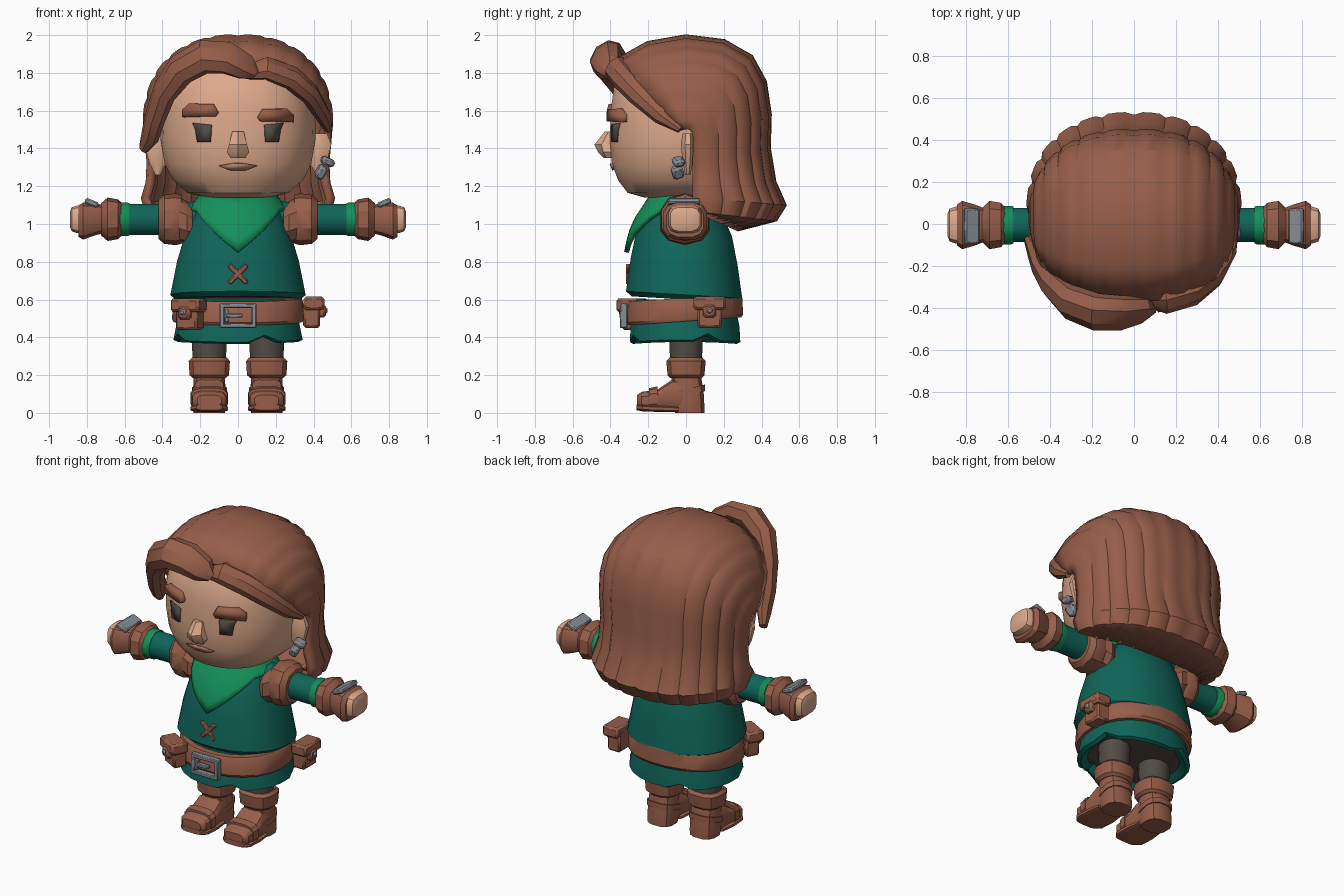
import bpy, bmesh
from math import sin, cos, pi, copysign
from mathutils import Vector, Matrix, Euler

if "Cube" in bpy.data.objects:
    bpy.data.objects.remove(bpy.data.objects["Cube"], do_unlink=True)


def material(name, *rgb):
    m = bpy.data.materials.new(name)
    m.use_nodes = True
    m.diffuse_color = (*rgb, 1)
    m.node_tree.nodes["Principled BSDF"].inputs["Base Color"].default_value = (*rgb, 1)
    return m


BROWN = material("chestnut brown", .31, .112, .068)
SKIN = material("skin", .73, .40, .26)
LIP = material("lip", .48, .23, .15)
TEAL = material("dark green", .005, .13, .10)
GREEN = material("bright green", .007, .28, .10)
STEEL = material("steel", .24, .27, .30)
DARK = material("dark grey", .085, .072, .06)
parts = []


def finish(name, bm, mat, mirror=False, solid=0, bevel=0):
    bmesh.ops.recalc_face_normals(bm, faces=bm.faces)
    me = bpy.data.meshes.new(name)
    bm.to_mesh(me)
    bm.free()
    me.materials.append(mat)
    ob = bpy.data.objects.new(name, me)
    bpy.context.collection.objects.link(ob)
    if solid:
        m = ob.modifiers.new("Thickness", 'SOLIDIFY')
        m.thickness, m.offset = solid, 0
    if bevel:
        ob.modifiers.new("Bevel", 'BEVEL').width = bevel
    if mirror:
        ob.modifiers.new("Mirror", 'MIRROR')
    parts.append(ob)
    return ob


def grid(rows, closed=False, caps=False):
    bm = bmesh.new()
    vs = [[bm.verts.new(p) for p in row] for row in rows]
    n = len(rows[0])
    for a, b in zip(vs, vs[1:]):
        for j in range(n if closed else n - 1):
            k = (j + 1) % n
            bm.faces.new((a[j], a[k], b[k], b[j]))
    if caps:
        bm.faces.new(vs[0])
        bm.faces.new(vs[-1])
    return bm


def spow(v, e):
    return copysign(abs(v) ** e, v)


def loft(name, mat, rings, n=16, e=1, axis='Z', at=(0, 0), bend=None, **kw):
    # rings: (position on axis, half width, half height, optional centre shift)
    rows = []
    for t, a, b, *c in rings:
        row = []
        for j in range(n):
            f = 2 * pi * (j + .5) / n
            u = at[0] + a * spow(cos(f), e)
            v = at[1] + b * spow(sin(f), e) + (c[0] if c else 0)
            p = Vector({'Z': (u, v, t), 'X': (t, u, v), 'Y': (u, t, v)}[axis])
            row.append(bend(p, j) if bend else p)
        rows.append(row)
    return finish(name, grid(rows, True, True), mat, **kw)


def box(name, mat, at, size, rot=(0, 0, 0), **kw):
    bm = bmesh.new()
    bmesh.ops.create_cube(bm, size=1, matrix=Matrix.LocRotScale(Vector(at), Euler(rot), Vector(size)))
    return finish(name, bm, mat, **kw)


def profile(rings, z):
    for a, b in zip(rings, rings[1:]):
        if a[0] <= z <= b[0]:
            k = (z - a[0]) / (b[0] - a[0])
            return [p + (q - p) * k for p, q in zip(a[1:3], b[1:3])]
    return rings[-1][1:3]


# Head and face
HEAD = [(1.14, .17, .22), (1.165, .27, .31), (1.23, .345, .36), (1.32, .39, .395), (1.45, .412, .405),
        (1.6, .41, .40), (1.75, .38, .38), (1.88, .27, .28), (1.93, .14, .14)]
loft("head", SKIN, HEAD, n=32, e=.88)


def face_plate(name, mat, pts, thick, mirror=False):
    bm = bmesh.new()
    vs = []
    for x, z in pts:
        rx, ry = profile(HEAD, z)
        vs.append(bm.verts.new((x, -ry * (1 - abs(x / rx) ** (2 / .88)) ** .44 - .006, z)))
    bm.faces.new(vs)
    finish(name, bm, mat, solid=thick, mirror=mirror)


face_plate("eyes", DARK, [(.145, 1.435), (.215, 1.435), (.225, 1.5), (.24, 1.535), (.14, 1.525)], .01, True)
for s, side in ((-1, "right"), (1, "left")):
    d = 1.592 - s * .013
    face_plate(side + "_eyebrow", BROWN, [(s * x, d + z) for x, z in (
        (.285, -.04), (.285, 0), (.25, .032), (.13, .03), (.105, -.015), (.12, -.035))], .05)
face_plate("mouth", LIP, [(-.1, 1.308), (-.04, 1.285), (.04, 1.285), (.1, 1.308), (.03, 1.32), (-.03, 1.32)], .009)
loft("nose", SKIN, [(1.35, .045, .025, 0), (1.38, .068, .055, 0), (1.42, .055, .075, 0), (1.49, .035, .04, .02)],
     n=6, at=(0, -.41))
loft("ears", SKIN, [(1.26, .015, .015), (1.33, .05, .03), (1.42, .075, .04), (1.48, .05, .03)],
     n=8, at=(.425, .01), mirror=True)
box("earring_drop", STEEL, (.44, -.045, 1.275), (.05, .06, .07), (.4, .5, .3), bevel=.012)
box("earring_stud", STEEL, (.475, -.04, 1.33), (.07, .06, .04), (.2, .4, .3), bevel=.012)

# Hair shell: each row has crown point (y, z), side point (y, z) and half width
HAIR = [(-.36, 1.86, -.02, 1.5, .47), (-.2, 1.95, 0, 1.505, .48), (0, 1.985, .01, 1.505, .485),
        (.2, 1.96, .02, 1.5, .485), (.34, 1.88, .03, 1.49, .485), (.41, 1.75, .04, 1.46, .48),
        (.435, 1.58, .04, 1.41, .475), (.43, 1.4, .04, 1.32, .465), (.46, 1.22, .04, 1.22, .47),
        (.515, 1.1, .04, 1.14, .495), (.47, 1.03, .05, 1.08, .48), (.27, .98, .06, 1.08, .4)]
rows = []
for i, (py, pz, cy, cz, w) in enumerate(HAIR):
    row = []
    for j in range(49):
        b = (j / 48 - .5) * pi
        g = 1 - (.012 + .0018 * i) * (j % 4 == 0)
        k = g * max(cos(b), 0) ** .82
        row.append((w * g * spow(sin(b), .88), cy + (py - cy) * k, cz + (pz - cz) * k))
    rows.append(row)
finish("hair", grid(rows), BROWN, solid=.04)


# Fringe locks swept along a path with half width and half depth
def lock(name, path):
    pts = [Vector(p[:3]) for p in path]
    rows = []
    for i, p in enumerate(pts):
        tan = (pts[min(i + 1, len(pts) - 1)] - pts[max(i - 1, 0)]).normalized()
        out = p - Vector((0, 0, 1.5))
        out = (out - tan * out.dot(tan)).normalized()
        wide = tan.cross(out)
        w, d = path[i][3:]
        rows.append([p + wide * w * cos(f) + out * d * sin(f) for f in [pi * j / 4 for j in range(8)]])
    finish(name, grid(rows, True, True), BROWN)


lock("right_fringe", [(.09, -.4, 1.79, .03, .03), (.04, -.41, 1.83, .08, .055), (-.06, -.425, 1.88, .1, .07),
                      (-.18, -.42, 1.885, .1, .08), (-.3, -.375, 1.82, .095, .075), (-.39, -.29, 1.7, .085, .06),
                      (-.44, -.21, 1.56, .075, .05), (-.465, -.14, 1.47, .07, .045), (-.5, -.08, 1.4, .035, .025)])
lock("left_fringe", [(.05, -.36, 1.8, .04, .03), (.15, -.37, 1.825, .07, .05), (.28, -.33, 1.775, .07, .055),
                     (.38, -.25, 1.69, .065, .05), (.45, -.13, 1.575, .05, .04), (.48, -.03, 1.5, .02, .02)])

# Tunic, skirt and scarf
TUNIC = [(.60, .33, .28), (.625, .36, .31), (.8, .325, .285), (.95, .28, .255), (1.05, .24, .21), (1.14, .17, .14)]
loft("tunic", TEAL, TUNIC, n=24, e=.92, at=(0, -.01), bend=lambda p, j: p - Vector((0, 0, p.y * .06)))


def hem(p, j):
    lift = .035 * (j % 6 == 1) + .1 * p.x ** 2 if p.z < .45 else 0
    return p + Vector((0, 0, lift))


skirt = loft("skirt", TEAL, [(.4, .28, .24), (.365, .32, .275), (.375, .345, .295), (.46, .33, .29), (.6, .3, .26)],
             n=24, e=.92, at=(0, -.005), bend=hem)
skirt.data.materials.append(DARK)
for f in skirt.data.polygons:
    if f.normal.z < -.5 and len(f.vertices) > 4:
        f.material_index = 1

rows = []
for k in range(6):
    row = []
    for j in range(32):
        f = 2 * pi * j / 32
        low = 1.07 - (.22 * max(0, 1 - abs(sin(f)) / .85) if cos(f) > 0 else 0)
        z = 1.15 + (low - 1.15) * k / 5
        rx, ry = profile(TUNIC, z)
        row.append((sin(f) * (rx + .03), -.01 - cos(f) * (ry + .03), z))
    rows.append(row)
finish("scarf", grid(rows, True), GREEN, solid=.025)
for s in (-1, 1):
    box("cross_stitch", BROWN, (0, -.305, .735), (.135, .025, .026), (.12, s * .8, 0), bevel=.006)

# Belt, buckle and pouches
loft("belt", BROWN, [(.485, .345, .30), (.5, .352, .31), (.595, .345, .305), (.61, .335, .295)], n=24, e=.92,
     at=(0, -.005), bend=lambda p, j: p + Vector((0, 0, p.y * .07)))
for s in (-1, 1):
    box("buckle_side", STEEL, (s * .085, -.33, .515), (.026, .04, .13), bevel=.005)
    box("buckle_bar", STEEL, (0, -.33, .515 + s * .053), (.18, .04, .024), bevel=.005)
box("buckle_post", STEEL, (-.06, -.33, .515), (.022, .03, .07), bevel=.004)
box("buckle_prong", STEEL, (-.02, -.335, .515), (.09, .03, .02), bevel=.004)
for name, at, turn in (("left_pouch", (.39, .125, .53), pi / 2), ("right_pouch", (-.255, -.275, .52), -.5)):
    spin = Matrix.Rotation(turn, 3, 'Z')
    for piece, mat, shift, size in (("_body", BROWN, (0, 0, -.01), (.13, .09, .14)),
                                    ("_flap", BROWN, (0, -.012, .05), (.17, .11, .07)),
                                    ("_tab", BROWN, (0, -.05, .01), (.07, .05, .07)),
                                    ("_stud", STEEL, (0, -.075, .012), (.03, .02, .03))):
        box(name + piece, mat, Vector(at) + spin @ Vector(shift), size, (0, 0, turn), bevel=.012 if mat == BROWN else .007)

# Arms
ARM = dict(axis='X', at=(-.005, 1.025), mirror=True)
loft("sleeves", TEAL, [(.2, .1, .1), (.4, .082, .085), (.6, .085, .085)], n=12, **ARM)
loft("sleeve_trims", GREEN, [(.575, .09, .088), (.585, .095, .092), (.63, .095, .092)], n=12, **ARM)
loft("shoulder_bands", BROWN, [(.30, .12, .13), (.33, .135, .137), (.39, .13, .13), (.42, .105, .105)],
     n=10, e=.85, **ARM)
loft("armhole_trims", BROWN, [(.24, .12, .10, -.03), (.27, .135, .115, -.02), (.32, .125, .12)], n=10, e=.85, **ARM)
loft("glove_cuffs", BROWN, [(.615, .085, .085), (.635, .11, .105), (.69, .12, .115), (.725, .085, .085)],
     n=10, e=.8, **ARM)
loft("gloves", BROWN, [(.71, .08, .075), (.76, .1, .088), (.82, .118, .1, -.01), (.845, .1, .085, -.01)],
     n=12, e=.65, **ARM)
loft("fists", SKIN, [(.81, .085, .075), (.85, .09, .075), (.88, .08, .065), (.89, .055, .04)], n=12, e=.6, **ARM)
box("hand_guards", STEEL, (.775, -.01, 1.112), (.075, .17, .03), (0, -.4, 0), bevel=.008, mirror=True)

# Legs and boots
LEG = dict(at=(.152, 0), mirror=True)
loft("trousers", DARK, [(.22, .088, .085), (.46, .1, .095)], n=12, **LEG)
loft("boot_cuffs", BROWN, [(.185, .09, .085), (.2, .107, .1), (.275, .112, .107), (.292, .095, .09)], n=12, e=.75, **LEG)
loft("boot_shafts", BROWN, [(0, .085, .08, .02), (.03, .09, .085, .015), (.12, .088, .085, .01), (.2, .085, .08)],
     n=12, e=.75, **LEG)
FOOT = dict(axis='Y', mirror=True, n=12, e=.6)
loft("boot_feet", BROWN, [(-.26, .065, .03, .065), (-.235, .09, .047, .065), (-.15, .096, .055, .07),
                          (-.07, .09, .085, .095), (.02, .08, .08, .09)], at=(.152, 0), **FOOT)
loft("boot_soles", BROWN, [(-.262, .07, .016, .03), (-.23, .1, .018, .026), (-.13, .102, .018, .022),
                           (-.04, .09, .014, .02)], at=(.152, 0), **FOOT)
loft("toe_straps", BROWN, [(-.195, .099, .06, .072), (-.15, .102, .066, .076)], at=(.152, 0), **FOOT)
loft("ankle_straps", BROWN, [(.09, .095, .092, .01), (.125, .095, .094, .008)], n=12, e=.75,
     bend=lambda p, j: p + Vector((0, 0, p.y * .25)), **LEG)

# Smooth shading with kept creases
bpy.ops.object.select_all(action='DESELECT')
for ob in parts:
    ob.select_set(True)
bpy.context.view_layer.objects.active = parts[0]
bpy.ops.object.shade_smooth_by_angle(angle=.55)
